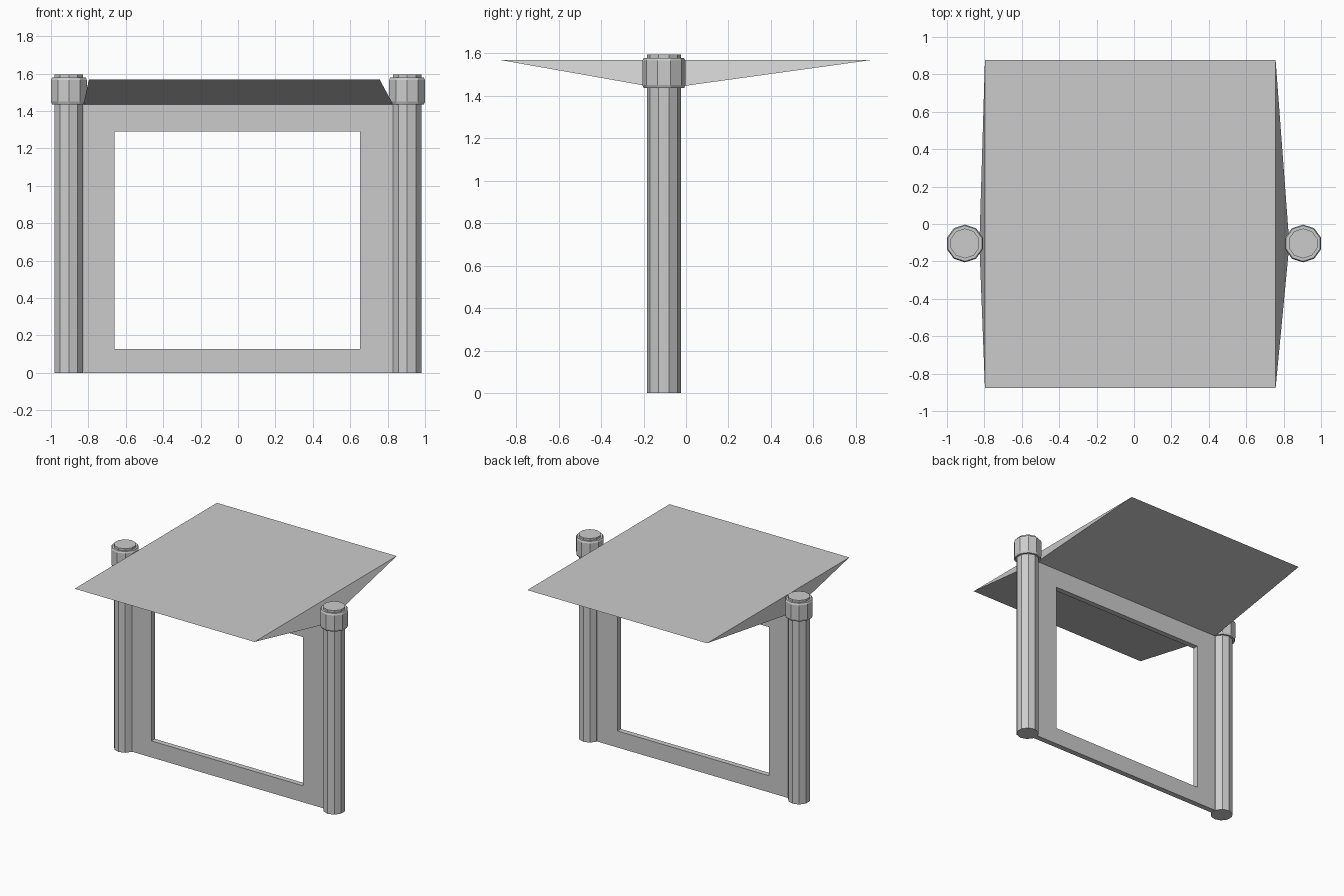
import bpy, bmesh, math

if "Cube" in bpy.data.objects:
    bpy.data.objects.remove(bpy.data.objects["Cube"])

POST_X, MID_Y = 0.904, -0.104
FRAME_Y0, FRAME_Y1 = -0.126, -0.084
FRAME_L, FRAME_R, FRAME_TOP = -0.826, 0.829, 1.436


def finish(name, bm):
    bmesh.ops.recalc_face_normals(bm, faces=bm.faces)
    mesh = bpy.data.meshes.new(name)
    bm.to_mesh(mesh)
    bm.free()
    obj = bpy.data.objects.new(name, mesh)
    bpy.context.collection.objects.link(obj)
    return obj


def loft(bm, rings, caps=True):
    """Join closed rings of points with quads, optionally capping both ends."""
    loops = [[bm.verts.new(p) for p in ring] for ring in rings]
    n = len(loops[0])
    for a, b in zip(loops, loops[1:]):
        for i in range(n):
            j = (i + 1) % n
            bm.faces.new((a[i], a[j], b[j], b[i]))
    if caps:
        bm.faces.new(loops[0])
        bm.faces.new(loops[-1])
    return loops


def lathe(name, x, profile, sides=10):
    """Stack of polygon rings with a corner facing the front."""
    bm = bmesh.new()
    angles = [math.tau * i / sides - math.pi / 2 for i in range(sides)]
    loft(bm, [[(x + r * math.cos(a), MID_Y + r * math.sin(a), z) for a in angles]
              for r, z in profile])
    return finish(name, bm)


def rect_xz(x0, x1, z0, z1, y):
    return [(x0, y, z0), (x1, y, z0), (x1, y, z1), (x0, y, z1)]


def rect_xy(x0, x1, y0, y1, z):
    return [(x0, y0, z), (x1, y0, z), (x1, y1, z), (x0, y1, z)]


# Posts with collar caps
post = [(0.08, 0), (0.08, 1.436)]
cap = [(0.08, 1.436), (0.095, 1.436), (0.101, 1.45), (0.101, 1.565),
       (0.095, 1.578), (0.08, 1.578), (0.08, 1.594)]
for side, x in (("left", -POST_X), ("right", POST_X)):
    lathe(side + "_post", x, post)
    lathe(side + "_post_cap", x, cap)

# Flat frame around the rectangular opening
bm = bmesh.new()
outer = (FRAME_L, FRAME_R, 0, FRAME_TOP)
inner = (-0.66, 0.652, 0.129, 1.291)
loops = loft(bm, [rect_xz(*outer, FRAME_Y0), rect_xz(*inner, FRAME_Y0),
                  rect_xz(*inner, FRAME_Y1), rect_xz(*outer, FRAME_Y1)], caps=False)
for i in range(4):
    j = (i + 1) % 4
    bm.faces.new((loops[3][i], loops[3][j], loops[0][j], loops[0][i]))
finish("frame", bm)

# Canopy flaring from the frame top to a wide flat roof
bm = bmesh.new()
loft(bm, [rect_xy(FRAME_L, FRAME_R, FRAME_Y0, FRAME_Y1, FRAME_TOP),
          rect_xy(-0.797, 0.757, -0.878, 0.878, 1.569)])
finish("canopy", bm)
